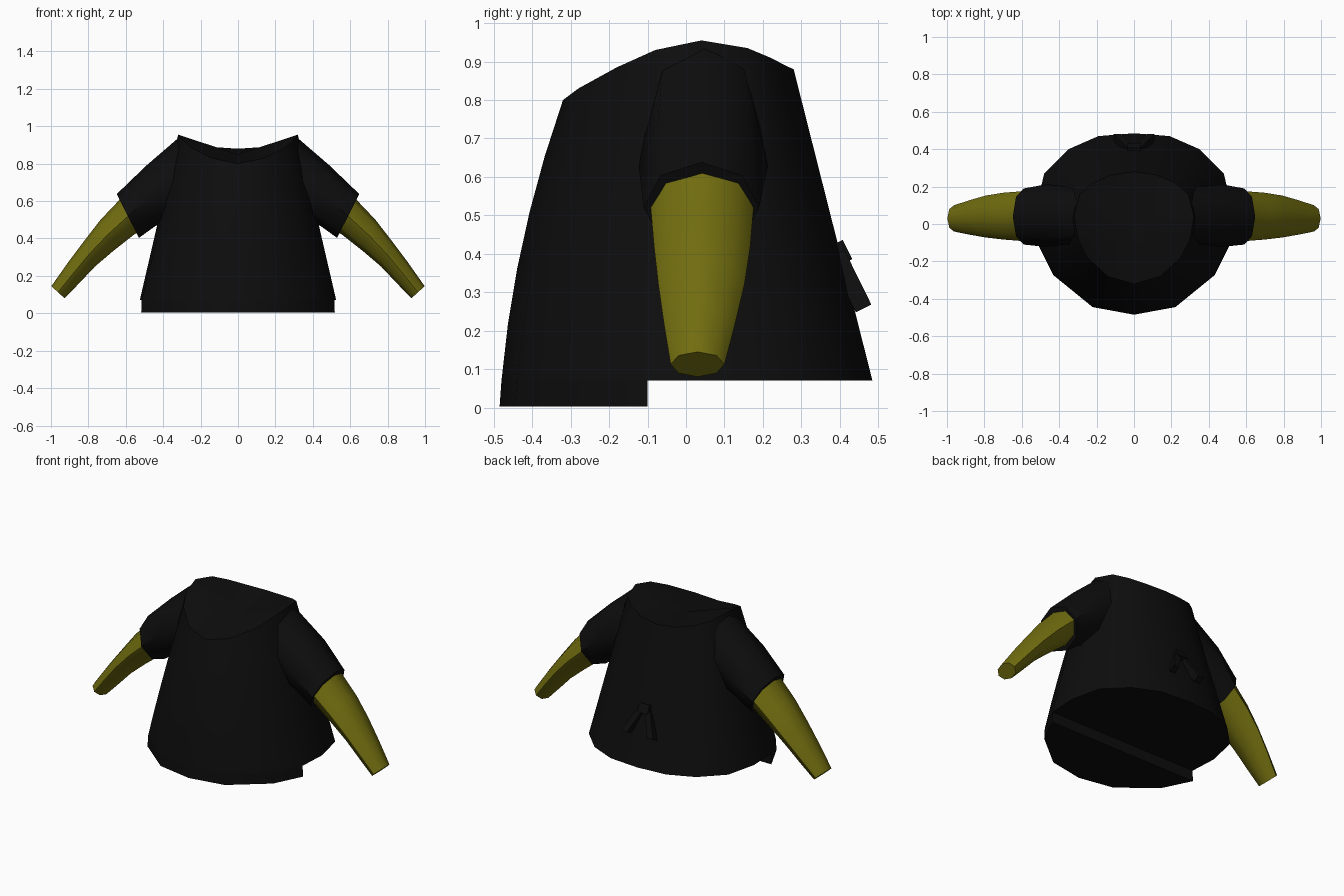
import bpy, bmesh, math
from mathutils import Vector

if "Cube" in bpy.data.objects:
    bpy.data.objects.remove(bpy.data.objects["Cube"])


def material(name, rgb):
    m = bpy.data.materials.new(name)
    m.diffuse_color = (*rgb, 1)
    m.use_nodes = True
    m.node_tree.nodes["Principled BSDF"].inputs["Base Color"].default_value = m.diffuse_color
    return m


BLACK = material("black cloth", (0.004, 0.004, 0.004))
OLIVE = material("olive sleeve", (0.165, 0.152, 0.005))


def loft(name, rings, mat, caps=(True, True), peak=None, angle=35, mirror=False):
    """Skin closed rings of equal size; peak is an optional fan centre for the last ring."""
    bm = bmesh.new()
    vs = [[bm.verts.new(p) for p in ring] for ring in rings]
    n = len(vs[0])
    for a, b in zip(vs, vs[1:]):
        for i in range(n):
            j = (i + 1) % n
            bm.faces.new((a[i], a[j], b[j], b[i]))
    if caps[0]:
        bm.faces.new(vs[0][::-1])
    if peak:
        c = bm.verts.new(peak)
        for i in range(n):
            bm.faces.new((vs[-1][i], vs[-1][(i + 1) % n], c))
    elif caps[1]:
        bm.faces.new(vs[-1])
    bmesh.ops.recalc_face_normals(bm, faces=bm.faces)
    me = bpy.data.meshes.new(name)
    bm.to_mesh(me)
    bm.free()
    me.materials.append(mat)
    ob = bpy.data.objects.new(name, me)
    bpy.context.collection.objects.link(ob)
    bpy.ops.object.select_all(action='DESELECT')
    ob.select_set(True)
    bpy.context.view_layer.objects.active = ob
    bpy.ops.object.shade_smooth_by_angle(angle=math.radians(angle))
    if mirror:
        ob.modifiers.new("mirror", 'MIRROR')
    return ob


def full(half):
    """Complete a right-hand outline (front to back) with its left side."""
    return half + [(-p[0], *p[1:]) for p in half[-2:0:-1]]


# Torso: hem outline lofted up to the dipping neckline, with a fuller front
hem = full([(0, -.48), (.22, -.44), (.43, -.27), (.515, -.1), (.525, .08),
            (.48, .27), (.35, .40), (.19, .47), (0, .485)])
neck = full([(0, -.32, .80), (.14, -.28, .83), (.25, -.18, .885), (.30, -.08, .93),
             (.32, .04, .955), (.29, .16, .935), (.22, .22, .91), (.12, .262, .888),
             (0, .28, .88)])
rings = []
for s in (0, .2, .4, .6, .8, 1):
    ring = []
    for (x, y), top in zip(hem, neck):
        p = Vector((x, y, .07)).lerp(Vector(top), s)
        if y < 0:
            p.y += y * .05 * 4 * s * (1 - s)
        ring.append(p)
    rings.append(ring)
loft("shirt_body", rings, BLACK, peak=(0, -.01, .85), angle=40)

# Longer front panel of the hem
front = [p for p in hem if p[1] < 0]
loft("front_hem", [[(x * 1.005, y * 1.01 if y < -.2 else y, .003) for x, y in front],
                   [(x, y, .071) for x, y in front]], BLACK, caps=(True, False))


def limb_ring(top, bottom, y, half, n=8):
    """Ring spanning top to bottom (x, z) with a given width in y."""
    t, b = Vector((top[0], y, top[1])), Vector((bottom[0], y, bottom[1]))
    c, r = (t + b) / 2, (t - b) / 2
    return [c + r * math.cos(a) + Vector((0, half * math.sin(a), 0))
            for a in (math.tau * i / n for i in range(n))]


# Short sleeves
loft("short_sleeve", [limb_ring((.31, .945), (.34, .50), .045, .15),
                      limb_ring((.49, .79), (.44, .468), .045, .168),
                      limb_ring((.648, .638), (.53, .403), .04, .15)],
     BLACK, angle=50, mirror=True)

# Tapered long under-sleeves
loft("under_sleeve", [limb_ring((.62, .63), (.53, .435), .042, .135),
                      limb_ring((.64, .60), (.557, .42), .042, .133),
                      limb_ring((.735, .50), (.665, .335), .042, .125),
                      limb_ring((.82, .39), (.765, .25), .04, .112),
                      limb_ring((.91, .27), (.85, .16), .035, .092),
                      limb_ring((.998, .145), (.927, .08), .03, .07)],
     OLIVE, angle=50, mirror=True)


# Tied cord at the back: a knot and two splayed tails
def strip(name, x0, x1, a, b, width, depth, mirror=False):
    d = (Vector(b) - Vector(a)).normalized()
    out = Vector((0, -d.y, d.x)) * depth / 2
    rings = []
    for x, (y, z) in ((x0, a), (x1, b)):
        c = Vector((x, y, z))
        w = Vector((width / 2, 0, 0))
        rings.append([c - w - out, c + w - out, c + w + out, c - w + out])
    loft(name, rings, BLACK, mirror=mirror)


strip("cord_knot", 0, 0, (.385, .425), (.41, .375), .07, .05)
strip("cord_tail", .02, .09, (.392, .40), (.462, .258), .04, .045, mirror=True)
